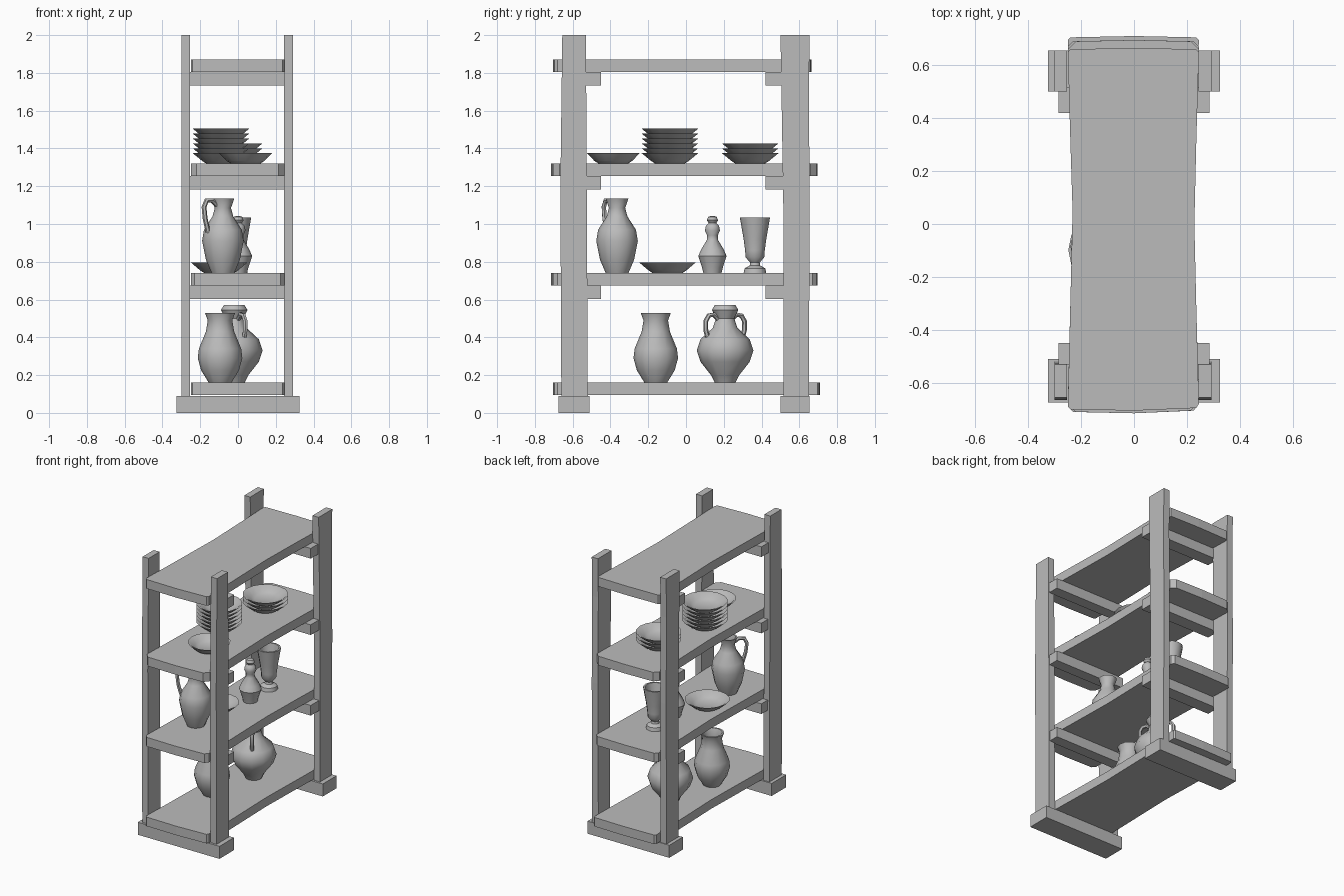
import bpy, bmesh, math
from mathutils import Vector

cube = bpy.data.objects.get("Cube")
if cube:
    bpy.data.objects.remove(cube, do_unlink=True)

GREY = (0.5, 0.5, 0.5, 1)
grey = bpy.data.materials.new("plain grey")
grey.use_nodes = True
grey.diffuse_color = GREY
grey.node_tree.nodes["Principled BSDF"].inputs["Base Color"].default_value = GREY


def finish(name, bm, smooth=False):
    bmesh.ops.recalc_face_normals(bm, faces=bm.faces)
    mesh = bpy.data.meshes.new(name)
    bm.to_mesh(mesh)
    bm.free()
    mesh.materials.append(grey)
    obj = bpy.data.objects.new(name, mesh)
    bpy.context.collection.objects.link(obj)
    if smooth:
        activate(obj)
        bpy.ops.object.shade_smooth_by_angle(angle=math.radians(40))
    return obj


def activate(obj):
    bpy.ops.object.select_all(action='DESELECT')
    obj.select_set(True)
    bpy.context.view_layer.objects.active = obj


def loft(name, rings, smooth=False, cap_end=True):
    """Skin a list of equal-length rings of points, closing the ends."""
    bm = bmesh.new()
    loops = [[bm.verts.new(p) for p in ring] for ring in rings]
    n = len(loops[0])
    for a, b in zip(loops, loops[1:]):
        for i in range(n):
            j = (i + 1) % n
            bm.faces.new((a[i], a[j], b[j], b[i]))
    bm.faces.new(loops[0])
    if cap_end:
        bm.faces.new(loops[-1])
    return finish(name, bm, smooth)


def rect(x0, x1, y0, y1, z):
    return [(x0, y0, z), (x1, y0, z), (x1, y1, z), (x0, y1, z)]


def box(name, x0, x1, y0, y1, z0, z1):
    return loft(name, [rect(x0, x1, y0, y1, z) for z in (z0, z1)])


def lathe(name, x, y, z, profile, sides=12):
    """Turn (radius, height) pairs around a vertical axis."""
    turns = [2 * math.pi * i / sides for i in range(sides)]
    rings = [[(x + r * math.cos(a), y + r * math.sin(a), z + h) for a in turns]
             for r, h in profile]
    return loft(name, rings, smooth=True)


def handle(name, x, y, z, angle, path, radius=0.013):
    """Bent rod following (outward, height) points in a vertical plane."""
    curve = bpy.data.curves.new(name, 'CURVE')
    curve.dimensions = '3D'
    curve.bevel_depth = radius
    curve.bevel_resolution = 1
    curve.use_fill_caps = True
    spline = curve.splines.new('POLY')
    spline.points.add(len(path) - 1)
    for point, (out, h) in zip(spline.points, path):
        point.co = (x + out * math.cos(angle), y + out * math.sin(angle), z + h, 1)
    obj = bpy.data.objects.new(name, curve)
    bpy.context.collection.objects.link(obj)
    curve.materials.append(grey)
    activate(obj)
    bpy.ops.object.convert(target='MESH')
    bpy.ops.object.shade_smooth_by_angle(angle=math.radians(50))


# Feet and slightly uneven posts
POST_ENDS = {"front": [(0, -0.66, -0.52), (1.2, -0.665, -0.525), (2, -0.655, -0.53)],
             "back": [(0, 0.515, 0.65), (1.1, 0.515, 0.655), (1.72, 0.505, 0.65), (2, 0.5, 0.655)]}
box("front_foot", -0.325, 0.325, -0.675, -0.51, 0, 0.09)
box("back_foot", -0.325, 0.325, 0.5, 0.655, 0, 0.09)
for end, cuts in POST_ENDS.items():
    for side, x0, x1 in (("right", -0.3, -0.253), ("left", 0.243, 0.292)):
        loft(f"{end}_{side}_post",
             [rect(x0, x1, y0, y1, max(z, 0.09)) for z, y0, y1 in cuts])

# Shelves with worn, gently waisted outlines: (bottom, front y, back y, corner cut)
SHELVES = [(0.095, -0.70, 0.705, 0.01), (0.675, -0.71, 0.69, 0.02),
           (1.255, -0.71, 0.69, 0.03), (1.805, -0.70, 0.66, 0.01)]
for number, (z, front, back, cut) in enumerate(SHELVES, 1):
    outline = [(-0.25 + cut, front), (0.0, front - 0.005), (0.245 - cut, front + 0.005),
               (0.245, front + cut + 0.01), (0.235, -0.3), (0.228, 0), (0.235, 0.3),
               (0.245, back - cut), (0.245 - cut, back), (0.0, back + 0.005),
               (-0.25 + cut, back), (-0.25, back - cut), (-0.24, 0.3), (-0.232, 0.05),
               (-0.238, -0.2), (-0.25, front + cut)]
    loft(f"shelf_{number}", [[(x, y, h) for x, y in outline] for h in (z, z + 0.065)])
    # Cross bars under the raised shelves
    if number > 1:
        box(f"front_cross_bar_{number}", -0.285, 0.285, -0.53, -0.45, z - 0.073, z)
        box(f"back_cross_bar_{number}", -0.285, 0.285, 0.42, 0.515, z - 0.073, z)

FLOOR_1, FLOOR_2, FLOOR_3 = (s[0] + 0.065 for s in SHELVES[:3])

# Bottom shelf pottery
lathe("open_vase", -0.095, -0.16, FLOOR_1,
      [(0.06, 0), (0.1, 0.065), (0.118, 0.13), (0.112, 0.18), (0.075, 0.27), (0.065, 0.33),
       (0.08, 0.37), (0.068, 0.37), (0.055, 0.33), (0.06, 0.26), (0.09, 0.15), (0.04, 0.03)])
AMPHORA = (-0.02, 0.207, FLOOR_1)
lathe("two_handled_jar", *AMPHORA,
      [(0.055, 0), (0.075, 0.04), (0.13, 0.11), (0.15, 0.17), (0.13, 0.23), (0.065, 0.29),
       (0.048, 0.34), (0.07, 0.385), (0.055, 0.41), (0.045, 0.405), (0.035, 0.34),
       (0.06, 0.26), (0.05, 0.05)])
for side, turn in (("front", -1.05), ("back", -1.05 + math.pi)):
    handle(f"jar_{side}_handle", *AMPHORA, turn,
           [(0.04, 0.335), (0.07, 0.36), (0.1, 0.355), (0.118, 0.325), (0.118, 0.28),
            (0.105, 0.235)])

# Middle shelf pottery
JUG = (-0.08, -0.365, FLOOR_2)
lathe("jug", *JUG,
      [(0.06, 0), (0.09, 0.07), (0.11, 0.17), (0.1, 0.23), (0.055, 0.3), (0.043, 0.345),
       (0.06, 0.395), (0.05, 0.395), (0.033, 0.34), (0.06, 0.26), (0.05, 0.05)])
handle("jug_handle", *JUG, math.atan2(-0.07, -0.1),
       [(0.04, 0.36), (0.07, 0.385), (0.105, 0.385), (0.122, 0.35), (0.115, 0.29),
        (0.095, 0.215)])
lathe("stoppered_bottle", 0.0, 0.14, FLOOR_2,
      [(0.048, 0), (0.055, 0.03), (0.075, 0.09), (0.06, 0.125), (0.03, 0.175), (0.028, 0.2),
       (0.04, 0.225), (0.035, 0.25), (0.02, 0.265), (0.03, 0.28), (0.022, 0.298), (0.01, 0.302)])
lathe("goblet", -0.01, 0.365, FLOOR_2,
      [(0.06, 0), (0.055, 0.025), (0.028, 0.04), (0.025, 0.055), (0.05, 0.085), (0.052, 0.12),
       (0.06, 0.18), (0.08, 0.295), (0.068, 0.295), (0.048, 0.18), (0.035, 0.1)])


# Plates, single and stacked
def plate_stack(name, x, y, floor, radius, count):
    for i in range(count):
        lathe(f"{name}_{i + 1}", x, y, floor + i * 0.026,
              [(0.078, 0), (0.1, 0.014), (radius, 0.055), (radius - 0.012, 0.054),
               (0.095, 0.024), (0.07, 0.012)], sides=16)


plate_stack("serving_plate", -0.1, -0.098, FLOOR_2, 0.148, 1)
plate_stack("small_plate", 0.04, -0.385, FLOOR_3, 0.14, 1)
plate_stack("tall_stack_plate", -0.09, -0.085, FLOOR_3, 0.15, 6)
plate_stack("short_stack_plate", -0.02, 0.34, FLOOR_3, 0.15, 3)
